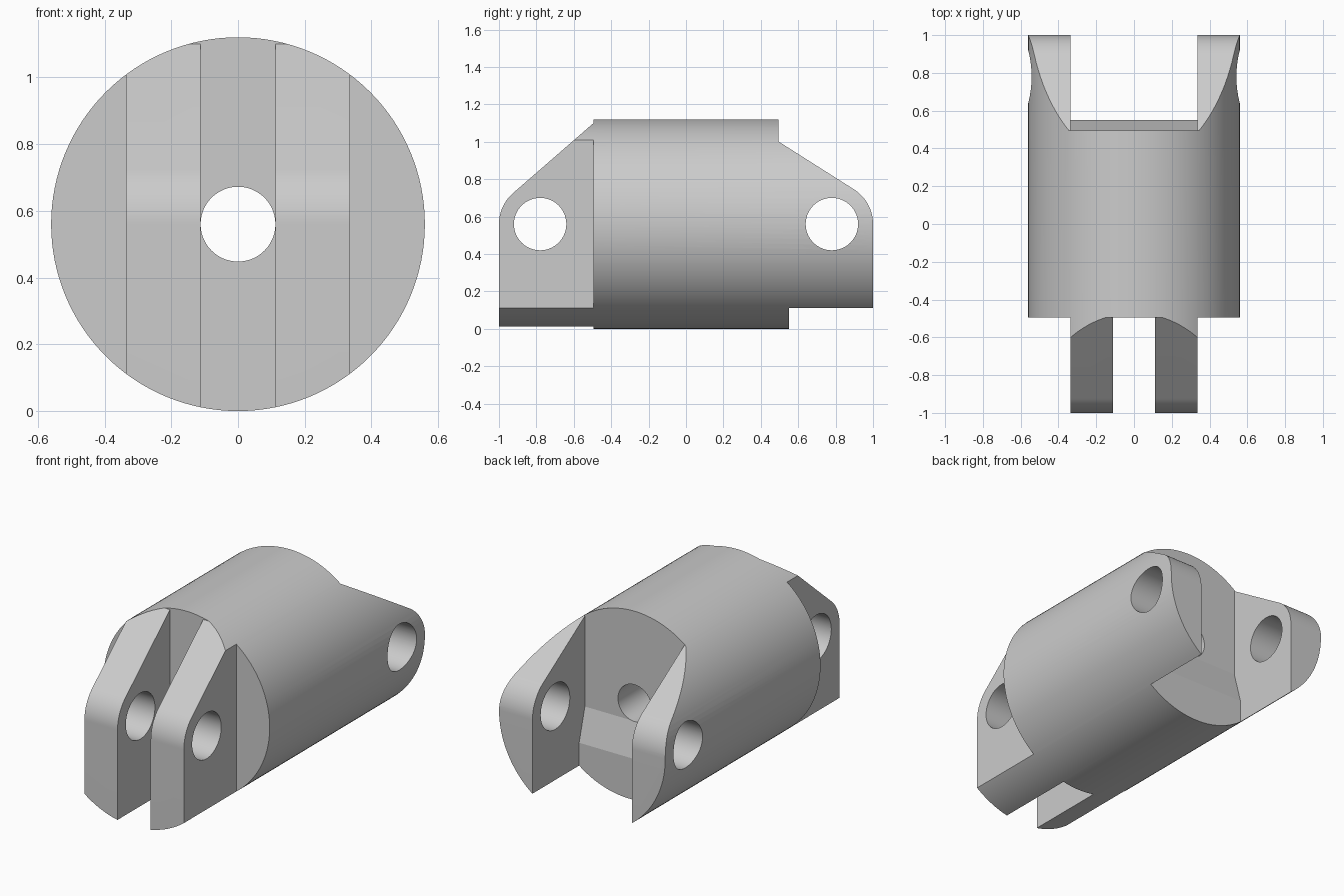
import bpy
import math

cube = bpy.data.objects.get("Cube")
if cube:
    bpy.data.objects.remove(cube, do_unlink=True)

RADIUS = 0.56          # barrel radius, also the height of its axis
PIN_Y = 0.78           # distance of the cross pins from the middle
LUG_R = 0.22           # rounding of the lug ends
SHOULDER = 0.495       # where the barrel ends and the lugs start
SLOT_FRONT, LUG_EDGE = 0.112, 0.335

grey = bpy.data.materials.new("light grey")
grey.use_nodes = True
grey.diffuse_color = (0.6, 0.6, 0.6, 1)
grey.node_tree.nodes["Principled BSDF"].inputs["Base Color"].default_value = (0.6, 0.6, 0.6, 1)


def cylinder(name, radius, length, location, axis):
    turn = (math.pi / 2, 0, 0) if axis == "y" else (0, math.pi / 2, 0)
    bpy.ops.mesh.primitive_cylinder_add(vertices=128, radius=radius, depth=length,
                                        location=location, rotation=turn)
    obj = bpy.context.object
    obj.name = name
    return obj


def prism(name, profile, x0, x1):
    """Extrude a (y, z) profile from x0 to x1."""
    n = len(profile)
    verts = [(x, y, z) for x in (x0, x1) for y, z in profile]
    faces = [list(range(n))[::-1], list(range(n, 2 * n))]
    faces += [(i, (i + 1) % n, n + (i + 1) % n, n + i) for i in range(n)]
    mesh = bpy.data.meshes.new(name)
    mesh.from_pydata(verts, [], faces)
    obj = bpy.data.objects.new(name, mesh)
    bpy.context.collection.objects.link(obj)
    # make the faces point outwards
    bpy.context.view_layer.objects.active = obj
    bpy.ops.object.mode_set(mode="EDIT")
    bpy.ops.mesh.select_all(action="SELECT")
    bpy.ops.mesh.normals_make_consistent(inside=False)
    bpy.ops.object.mode_set(mode="OBJECT")
    return obj


def lug_top(side, slope):
    """Waste above a lug: sloped flank running into a rounded end."""
    start = math.atan2(1, slope)
    arc = [(PIN_Y + LUG_R * math.cos(start * (1 - i / 16)),
            RADIUS + LUG_R * math.sin(start * (1 - i / 16))) for i in range(17)]
    top = arc[0][1] + slope * (arc[0][0] - SHOULDER)
    points = [(SHOULDER, 1.3), (SHOULDER, top)] + arc + [(1.1, RADIUS), (1.1, 1.3)]
    return [(side * y, z) for y, z in points]


def block(y0, y1):
    return [(y0, -0.1), (y1, -0.1), (y1, 1.3), (y0, 1.3)]


# Round bar from which the whole coupling is cut
body = cylinder("coupling_body", RADIUS, 2, (0, 0, RADIUS), "y")

# Waste around the front fork and between its prongs
cutters = [
    prism("front_slot_cutter", block(-1.1, -SHOULDER), -SLOT_FRONT, SLOT_FRONT),
    prism("front_slope_cutter", lug_top(-1, 0.87), -0.7, 0.7),
    prism("rear_slope_cutter", lug_top(1, 0.634), -0.7, 0.7),
]
for side, x in (("left", LUG_EDGE), ("right", -LUG_EDGE)):
    cutters.append(prism(side + "_cheek_cutter", block(-1.1, -SHOULDER),
                         min(x, 2 * x), max(x, 2 * x)))

# Wide rear slot with a slanted step in its inner wall
cutters.append(prism("rear_slot_cutter", [
    (SHOULDER, 1.3), (SHOULDER, 0.45), (0.55, 0.25), (0.55, -0.1), (1.1, -0.1), (1.1, 1.3)],
    -LUG_EDGE, LUG_EDGE))

# Cross pin holes and the bore along the axis
for name, y in (("front", -PIN_Y), ("rear", PIN_Y)):
    cutters.append(cylinder(name + "_pin_cutter", 0.14, 2, (0, y, RADIUS), "x"))
cutters.append(cylinder("bore_cutter", SLOT_FRONT, 3, (0, 0, RADIUS), "y"))

# Cut everything away
bpy.context.view_layer.objects.active = body
for cutter in cutters:
    cutter.hide_render = True
    cut = body.modifiers.new(cutter.name, "BOOLEAN")
    cut.operation = "DIFFERENCE"
    cut.solver = "EXACT"
    cut.object = cutter
    bpy.ops.object.modifier_apply(modifier=cut.name)
    bpy.data.objects.remove(cutter, do_unlink=True)

body.data.materials.clear()
body.data.materials.append(grey)
bpy.ops.object.select_all(action="DESELECT")
body.select_set(True)
bpy.context.view_layer.objects.active = body
bpy.ops.object.shade_smooth_by_angle(angle=math.radians(10))
